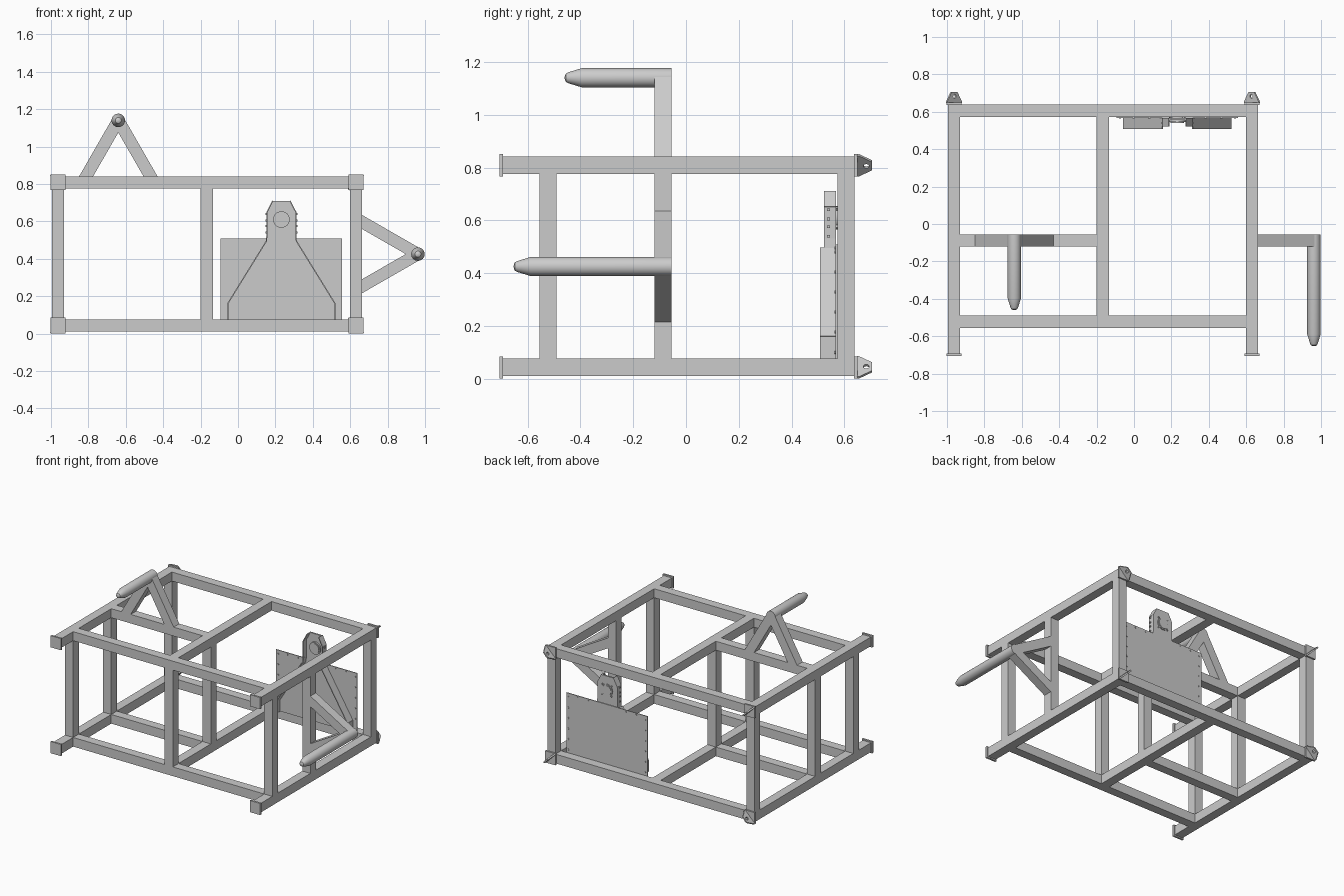
import bpy, bmesh, math
from mathutils import Vector, Matrix

cube = bpy.data.objects.get("Cube")
if cube:
    bpy.data.objects.remove(cube, do_unlink=True)


def finish(name, bm, smooth=False):
    bmesh.ops.recalc_face_normals(bm, faces=bm.faces)
    mesh = bpy.data.meshes.new(name)
    bm.to_mesh(mesh)
    bm.free()
    obj = bpy.data.objects.new(name, mesh)
    bpy.context.collection.objects.link(obj)
    if smooth:
        bpy.ops.object.select_all(action='DESELECT')
        obj.select_set(True)
        bpy.context.view_layer.objects.active = obj
        bpy.ops.object.shade_smooth_by_angle(angle=math.radians(30))
    return obj


def box(name, x, y, z):
    bm = bmesh.new()
    bmesh.ops.create_cube(bm, size=1)
    for v in bm.verts:
        v.co = [lo + (c + 0.5) * (hi - lo) for c, (lo, hi) in zip(v.co, (x, y, z))]
    return finish(name, bm)


def prism(name, profile, y0, y1):
    """Extrude an x-z outline from y0 to y1."""
    bm = bmesh.new()
    face = bm.faces.new([bm.verts.new((x, y0, z)) for x, z in profile])
    grown = bmesh.ops.extrude_face_region(bm, geom=[face])["geom"]
    verts = [g for g in grown if isinstance(g, bmesh.types.BMVert)]
    bmesh.ops.translate(bm, verts=verts, vec=(0, y1 - y0, 0))
    return finish(name, bm)


def bar(name, a, b, width, y0, y1):
    """Flat bar between two x-z points."""
    a, b = Vector(a), Vector(b)
    d = (b - a).normalized()
    side = Vector((-d.y, d.x)) * width / 2
    return prism(name, [a + side, b + side, b - side, a - side], y0, y1)


def lathe(name, profile, x, z, segments=32):
    """Revolve (radius, y) points around a y-parallel axis."""
    bm = bmesh.new()
    verts = [bm.verts.new((x + r, y, z)) for r, y in profile]
    edges = [bm.edges.new(pair) for pair in zip(verts, verts[1:])]
    bmesh.ops.spin(bm, geom=verts + edges, cent=(x, 0, z), axis=(0, 1, 0),
                   angle=math.tau, steps=segments)
    bmesh.ops.remove_doubles(bm, verts=bm.verts, dist=0.0003)
    return finish(name, bm, smooth=True)


def disc(name, x, z, radius, y0, y1, segments=32):
    return lathe(name, [(0, y0), (radius, y0), (radius, y1), (0, y1)], x, z, segments)


# Frame stations
LEFT, MID, RIGHT = (-0.995, -0.93), (-0.2, -0.133), (0.598, 0.663)
FRONT, INNER, BACK = (-0.555, -0.49), (-0.12, -0.055), (0.573, 0.638)
LEVELS = {"lower": (0.01, 0.076), "upper": (0.776, 0.841)}
span_x, span_z = (LEFT[1], RIGHT[0]), (0.076, 0.776)

# Horizontal beams
for level, z in LEVELS.items():
    for side, x in (("right", LEFT), ("left", RIGHT)):
        box(f"{level}_{side}_rail", x, (-0.695, 0.638), z)
    box(f"{level}_front_beam", span_x, FRONT, z)
    box(f"{level}_back_beam", span_x, BACK, z)
    box(f"{level}_middle_beam", MID, (FRONT[1], BACK[0]), z)
    box(f"{level}_inner_beam", (LEFT[1], MID[0]), INNER, z)

# Vertical posts
for row, y in (("front", FRONT), ("inner", INNER), ("back", BACK)):
    for side, x in (("right", LEFT), ("middle", MID), ("left", RIGHT)):
        if (row, side) != ("back", "middle"):
            box(f"{row}_{side}_post", x, y, span_z)

# Rail end plates, and diagonal drilled lugs at the back
for level, z in LEVELS.items():
    for side, x in (("right", LEFT), ("left", RIGHT)):
        cx, cz = sum(x) / 2, sum(z) / 2
        px, pz = (cx - 0.041, cx + 0.041), (cz - 0.042, cz + 0.042)
        box(f"{level}_{side}_front_plate", px, (-0.707, -0.693), pz)
        box(f"{level}_{side}_back_plate", px, (0.636, 0.649), pz)
        outline = [(-0.055, 0), (0.055, 0), (0.055, 0.008), (0.022, 0.058),
                   (-0.022, 0.058), (-0.055, 0.008)]
        lug = prism(f"{level}_{side}_lug", outline, -0.005, 0.005)
        hole = disc(f"{level}_{side}_lug_cutter", 0, 0.036, 0.011, -0.03, 0.03, 16)
        tilt = 1 if (side == "left") == (level == "upper") else -1
        along = Vector((1, 0, tilt)).normalized()
        out = Vector((0, 1, 0))
        normal = out.cross(along)
        place = Matrix((along, normal, out)).transposed().to_4x4()
        place.translation = (cx, 0.647, cz)
        for obj in (lug, hole):
            obj.matrix_world = place
        cut = lug.modifiers.new("hole", 'BOOLEAN')
        cut.object, cut.solver = hole, 'EXACT'
        hole.hide_render = True
        hole.hide_set(True)


# Spikes on triangular braces
def spike(name, x, z, tip, feet):
    r, cone = 0.036, tip + 0.064
    lathe(f"{name}_spike", [(0, INNER[1]), (r, INNER[1]), (r, cone),
                            (0.021, tip + 0.015), (0.016, tip + 0.005),
                            (0.008, tip + 0.001), (0, tip)], x, z)
    for i, foot in enumerate(feet):
        bar(f"{name}_brace_{i + 1}", foot, (x, z), 0.065, *INNER)


spike("top", -0.64, 1.14, -0.46, [(-0.64 + s * 0.192, 0.806) for s in (-1, 1)])
spike("side", 0.962, 0.425, -0.653, [(0.628, 0.425 + s * 0.192) for s in (-1, 1)])

# Back panel and its tapered tray
CX = 0.232
box("back_panel", (-0.093, 0.556), (0.567, 0.573), (0.07, 0.508))
half = [(0.287, 0.076), (0.287, 0.16), (0.08, 0.495), (0.077, 0.53),
        (0.077, 0.65), (0.046, 0.71)]
right_edge = [(CX + x, z) for x, z in half]
left_edge = [(CX - x, z) for x, z in half]
prism("tray_face", right_edge + left_edge[::-1], 0.556, 0.568)

# Flanges folded forward along both tray edges
for side, edge in (("left", right_edge), ("right", left_edge)):
    for i, (a, b) in enumerate(zip(edge, edge[1:])):
        bar(f"tray_{side}_flange_{i + 1}", a, b, 0.006, 0.507 if i < 2 else 0.522, 0.568)

# Hub on the tray head
disc("hub", CX, 0.61, 0.044, 0.545, 0.574)
disc("hub_cap", CX, 0.61, 0.036, 0.54, 0.578)
for i in range(2):
    dx, dz = (0.04, 0.04) if i else (0.04, -0.04)
    bar(f"hub_back_rib_{i + 1}", (CX - dx, 0.61 - dz), (CX + dx, 0.61 + dz),
        0.008, 0.566, 0.576)

# Rivets along the panel rim
spots = [(x, 0.1 + i * 0.076) for x in (-0.075, 0.54) for i in range(6)]
spots += [(CX + s * x, 0.495) for s in (-1, 1) for x in (0.15, 0.235)]
for i, (x, z) in enumerate(spots):
    disc(f"panel_rivet_{i + 1}", x, z, 0.006, 0.563, 0.576, 10)

# Bolts through the head flanges
for s, side in ((-1, "right"), (1, "left")):
    for i, z in enumerate((0.54, 0.575, 0.605, 0.64)):
        x = CX + s * 0.08
        box(f"head_{side}_bolt_{i + 1}", (x - 0.006, x + 0.006),
            (0.535, 0.545), (z - 0.005, z + 0.005))
